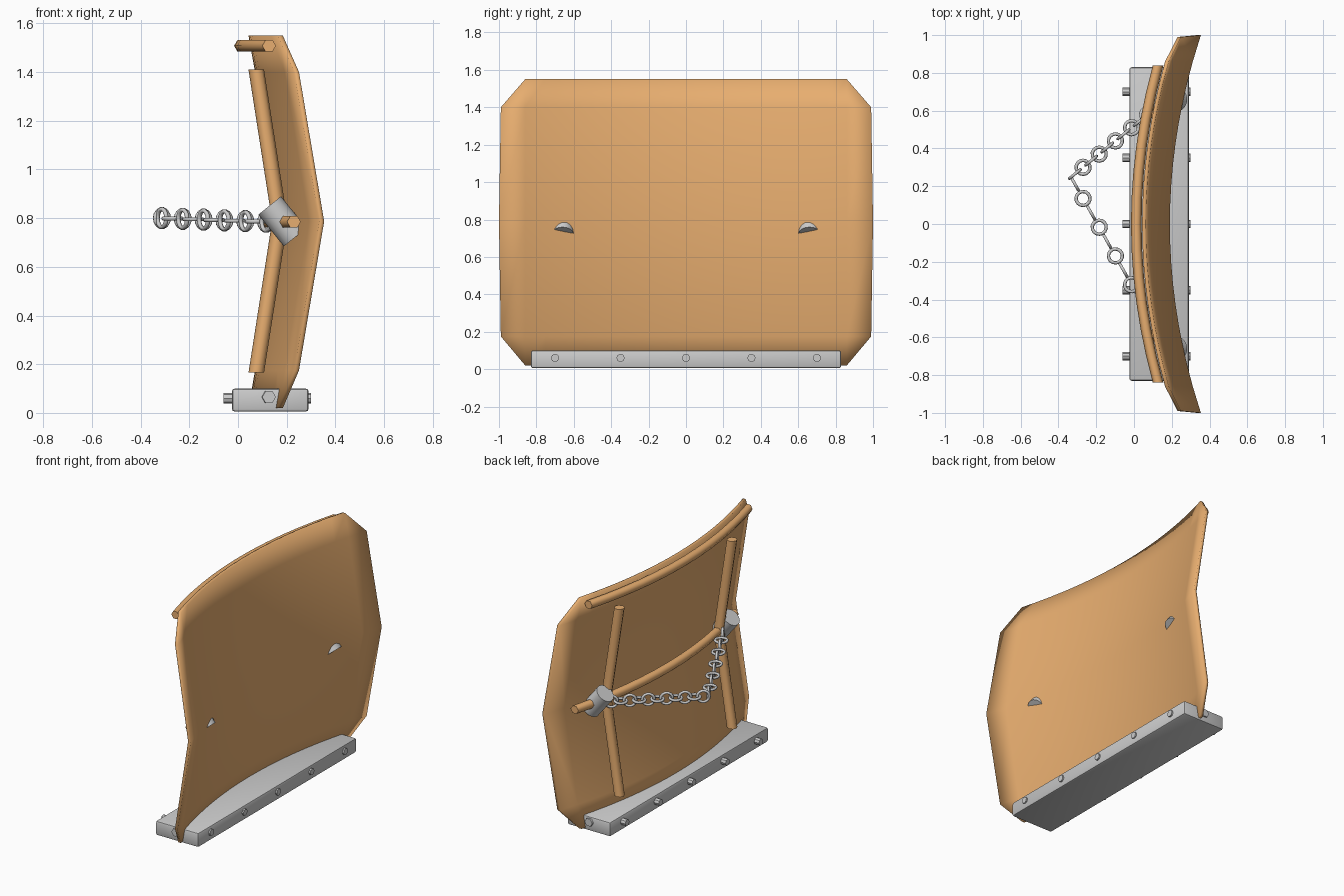
import bpy, bmesh, math
from mathutils import Vector, Matrix

if "Cube" in bpy.data.objects:
    bpy.data.objects.remove(bpy.data.objects["Cube"])

orange = bpy.data.materials.new("orange_paint")
orange.diffuse_color = (0.8, 0.42, 0.16, 1)
orange.use_nodes = True
orange.node_tree.nodes["Principled BSDF"].inputs["Base Color"].default_value = orange.diffuse_color
MID = 0.787                      # height of the fold


def bow(y):                      # sideways curve shared by panel and rails
    return 0.164 * y * y


def add(name, bm, mat=None, angle=None):
    bmesh.ops.recalc_face_normals(bm, faces=bm.faces)
    me = bpy.data.meshes.new(name)
    bm.to_mesh(me)
    bm.free()
    ob = bpy.data.objects.new(name, me)
    bpy.context.collection.objects.link(ob)
    if mat:
        me.materials.append(mat)
    if angle is not None:
        bpy.ops.object.select_all(action='DESELECT')
        ob.select_set(True)
        bpy.context.view_layer.objects.active = ob
        bpy.ops.object.shade_smooth_by_angle(angle=math.radians(angle))
    return ob


def rod(name, p, q, r, sides, mat=None, angle=40):
    p, q = Vector(p), Vector(q)
    bm = bmesh.new()
    m = Matrix.Translation((p + q) / 2) @ (q - p).to_track_quat('Z', 'Y').to_matrix().to_4x4()
    bmesh.ops.create_cone(bm, cap_ends=True, segments=sides, radius1=r, radius2=r,
                          depth=(q - p).length, matrix=m)
    return add(name, bm, mat, angle)


def tube(name, path, r, sides, u, v, mat=None, angle=40):
    # sweep a polygon lying in the u/v plane along the path
    bm = bmesh.new()
    u, v = Vector(u), Vector(v)
    rings = [[bm.verts.new(Vector(p) + r * (math.cos(a) * u + math.sin(a) * v))
              for a in [math.tau * k / sides for k in range(sides)]] for p in path]
    for a, b in zip(rings, rings[1:]):
        for k in range(sides):
            j = (k + 1) % sides
            bm.faces.new((a[k], a[j], b[j], b[k]))
    bm.faces.new(rings[0])
    bm.faces.new(rings[-1])
    return add(name, bm, mat, angle)


# Curved, folded panel with chamfered corners
rows = [(0.02, 0.063, 0.86), (0.175, 0.09, 0.99), (MID, 0.19, 1.0),
        (1.40, 0.09, 0.99), (1.55, 0.063, 0.86)]
N = 16
T = 0.02
bm = bmesh.new()
layers = []
for t in (0, T):
    grid = []
    for z, x, w in rows:
        ys = [-w] + [-0.86 + 1.72 * i / N for i in range(N + 1)][(1 if w < 0.9 else 0):(N if w < 0.9 else N + 1)] + [w]
        if w < 0.9:              # keep column counts equal at top and bottom
            ys = [None] + ys + [None]
        grid.append([None if y is None else bm.verts.new((x + bow(y) - t, y, z)) for y in ys])
    layers.append(grid)
border = []
for grid in layers:
    for a, b in zip(grid, grid[1:]):
        for i in range(len(a) - 1):
            vs = [v for v in (a[i], a[i + 1], b[i + 1], b[i]) if v]
            if len(vs) > 2:
                bm.faces.new(vs)
    border.append(grid[0][1:-1] + [r[-1] for r in grid[1:-1]]
                  + grid[-1][-2:0:-1] + [r[0] for r in grid[-2:0:-1]])
f, b = border
for i in range(len(f)):
    j = (i + 1) % len(f)
    bm.faces.new((f[i], f[j], b[j], b[i]))
add("panel", bm, orange, 180)

# Horizontal curved rails
for name, x, z, mat in (("top_rail", 0.012, 1.508, orange), ("middle_rail", 0.114, 0.785, orange),
                        ("bottom_rail", 0.012, 0.065, None)):
    path = [(x + bow(y), y, z) for y in [-0.84 + 1.68 * i / 12 for i in range(13)]]
    tube(name, path, 0.028, 6, (1, 0, 0), (0, 0, 1), mat, 70)

# Bent upright posts and the angled clamps passing through the panel
for s, side in ((1, "left"), (-1, "right")):
    y = 0.59 * s
    tube(side + "_post", [(0.075, y, 0.165), (0.172, y, MID), (0.075, y, 1.41)],
         0.032, 8, (1, 0, 0), (0, 1, 0), orange, 50)
    rod(side + "_clamp", (0.13, 0.66 * s, 0.852), (0.235, 0.66 * s, 0.722), 0.06, 16)

# Base beam
bm = bmesh.new()
bmesh.ops.create_cube(bm, size=1, matrix=Matrix.Translation((0.1325, 0, 0.0525))
                      @ Matrix.Diagonal((0.315, 1.66, 0.095, 1)))
bmesh.ops.bevel(bm, geom=bm.edges[:], offset=0.012, segments=2, profile=0.5, affect='EDGES')
add("base_beam", bm, None, 40)

# Bolts through the base
for i in range(5):
    y = -0.7 + 0.35 * i
    rod("base_bolt", (-0.06, y, 0.06), (0.3, y, 0.06), 0.022, 8)


# Chain: round links alternating flat and upright, pulled out to a point
def link(c, d, upright):
    bm = bmesh.new()
    d = Vector(d).normalized()
    up = Vector((0, 0, 1))
    side = up if upright else up.cross(d)
    axis = d.cross(side)
    n, m, R, r = 14, 6, 0.037, 0.009
    vs = []
    for i in range(n):
        a = math.tau * i / n
        o = math.cos(a) * d + math.sin(a) * side
        vs.append([bm.verts.new(Vector(c) + o * (R + r * math.cos(math.tau * k / m))
                                + axis * r * math.sin(math.tau * k / m)) for k in range(m)])
    for i in range(n):
        p, q = vs[i], vs[(i + 1) % n]
        for k in range(m):
            j = (k + 1) % m
            bm.faces.new((p[k], p[j], q[j], q[k]))
    add("chain_link", bm, None, 80)


for start, step in (((-0.3125, 0.265, 0.8), (0.0428, 0.035, -0.0015)),
                    ((-0.3125, 0.211, 0.8), (0.0428, -0.076, -0.0015))):
    for i in range(11):
        link(Vector(start) + i * Vector(step), (step[0], step[1], 0), i % 2 == 0)
